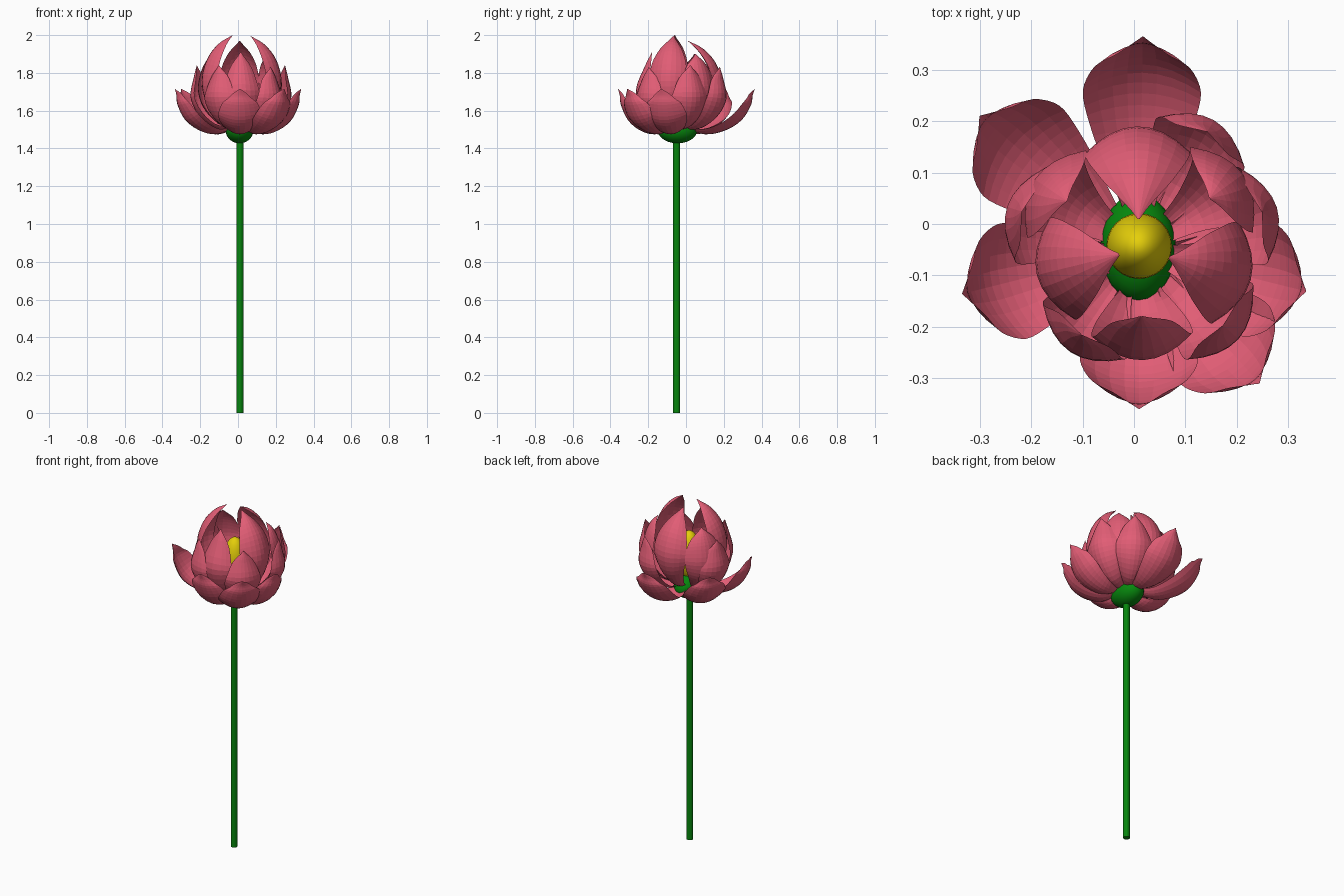
import bpy, bmesh, math
from mathutils import Vector

if "Cube" in bpy.data.objects:
    bpy.data.objects.remove(bpy.data.objects["Cube"])

CX, CY = 0.01, -0.05   # flower axis


def material(name, col):
    m = bpy.data.materials.new(name)
    m.diffuse_color = (*col, 1)
    m.use_nodes = True
    m.node_tree.nodes["Principled BSDF"].inputs["Base Color"].default_value = m.diffuse_color
    return m


PINK = material("petal_pink", (0.76, 0.11, 0.18))
GREEN = material("stem_green", (0.002, 0.24, 0.004))
YELLOW = material("heart_yellow", (0.78, 0.62, 0.003))


def finish(name, bm, mat):
    me = bpy.data.meshes.new(name)
    bm.to_mesh(me)
    bm.free()
    me.materials.append(mat)
    ob = bpy.data.objects.new(name, me)
    bpy.context.collection.objects.link(ob)
    return ob


def ellipsoid(name, loc, radii, mat):
    bm = bmesh.new()
    bmesh.ops.create_uvsphere(bm, u_segments=24, v_segments=14, radius=1)
    bmesh.ops.scale(bm, verts=bm.verts, vec=radii)
    bmesh.ops.translate(bm, verts=bm.verts, vec=loc)
    finish(name, bm, mat).data.shade_smooth()


def spline(pts, steps=4):
    # smooth curve through (radius, height, half width) points
    p = [Vector(q) for q in pts]
    p = [2 * p[0] - p[1]] + p + [2 * p[-1] - p[-2]]
    out = []
    for i in range(1, len(p) - 2):
        a, b, c, d = p[i - 1:i + 3]
        for k in range(steps):
            t = k / steps
            out.append(0.5 * (2 * b + (c - a) * t + (2 * a - 5 * b + 4 * c - d) * t * t
                              + (3 * b - a - 3 * c + d) * t ** 3))
    return out + [p[-2]]


def petal(name, az, profile, cup, n=8):
    path = spline(profile)
    a = math.radians(az)
    out, side = Vector((math.cos(a), math.sin(a), 0)), Vector((-math.sin(a), math.cos(a), 0))
    bm = bmesh.new()
    rows = []
    for i, p in enumerate(path):
        q0, q1 = path[max(i - 1, 0)], path[min(i + 1, len(path) - 1)]
        d = Vector((q1.x - q0.x, q1.y - q0.y)).normalized()
        w = max(p.z, 0.002)
        row = []
        for j in range(n + 1):
            u = 2 * j / n - 1
            lift = cup * w * u * u
            r, z = p.x - d.y * lift, p.y + d.x * lift
            row.append(bm.verts.new(Vector((CX, CY, z)) + out * r + side * (w * u)))
        rows.append(row)
    for r0, r1 in zip(rows, rows[1:]):
        for j in range(n):
            bm.faces.new((r0[j], r0[j + 1], r1[j + 1], r1[j]))
    bmesh.ops.remove_doubles(bm, verts=bm.verts, dist=0.0003)
    return finish(name, bm, PINK)


# stem
bm = bmesh.new()
bmesh.ops.create_cone(bm, cap_ends=True, segments=12, radius1=0.018, radius2=0.018, depth=1.46)
bmesh.ops.translate(bm, verts=bm.verts, vec=(0.01, CY, 0.73))
finish("stem", bm, GREEN)

# receptacle under the petals, yellow heart inside
ellipsoid("receptacle", (0.008, -0.045, 1.497), (0.074, 0.105, 0.07), GREEN)
ellipsoid("heart", (CX, -0.043, 1.67), (0.064, 0.064, 0.14), YELLOW)

# outer petals: azimuth, reach
for i, (az, R) in enumerate([(89, 0.415), (140, 0.405), (194, 0.355), (270, 0.31), (312, 0.35), (346, 0.335)]):
    prof = [(0.03, 1.51, 0.015), (0.36 * R, 1.475, 0.065), (0.62 * R, 1.495, 0.10),
            (0.83 * R, 1.55, 0.115), (0.95 * R, 1.63, 0.092), (0.97 * R, 1.68, 0.045), (R, 1.715, 0)]
    petal(f"outer_petal_{i + 1}", az, prof, 0.45)

# middle petals: azimuth, bulge, tip radius, tip height
for i, (az, R, tip, top) in enumerate([(60, 0.29, 0.265, 1.83), (17, 0.28, 0.25, 1.84), (318, 0.26, 0.22, 1.83),
                                       (272, 0.215, 0.13, 1.91), (236, 0.24, 0.20, 1.84), (162, 0.27, 0.24, 1.84)]):
    h = top - 1.49
    prof = [(0.03, 1.50, 0.015), (0.5 * R, 1.49 + 0.05 * h, 0.055), (0.83 * R, 1.49 + 0.24 * h, 0.09),
            (R, 1.49 + 0.52 * h, 0.097), (0.45 * R + 0.55 * tip, 1.49 + 0.82 * h, 0.06), (tip, top, 0)]
    petal(f"middle_petal_{i + 1}", az, prof, 0.5)

# inner petals curling over the heart
for i, (az, R, tip, top) in enumerate([(91, 0.24, 0.06, 1.97), (36, 0.25, 0.17, 1.90), (345, 0.225, 0.06, 1.995),
                                       (194, 0.205, 0.04, 2.0), (146, 0.245, 0.17, 1.90)]):
    h = top - 1.50
    prof = [(0.03, 1.50, 0.015), (0.55 * R, 1.50 + 0.08 * h, 0.045), (0.88 * R, 1.50 + 0.28 * h, 0.08),
            (R, 1.50 + 0.52 * h, 0.102), (0.82 * R + 0.18 * tip, 1.50 + 0.75 * h, 0.093),
            (0.45 * R + 0.55 * tip, 1.50 + 0.91 * h, 0.058), (tip, top, 0)]
    petal(f"inner_petal_{i + 1}", az, prof, 0.5)
